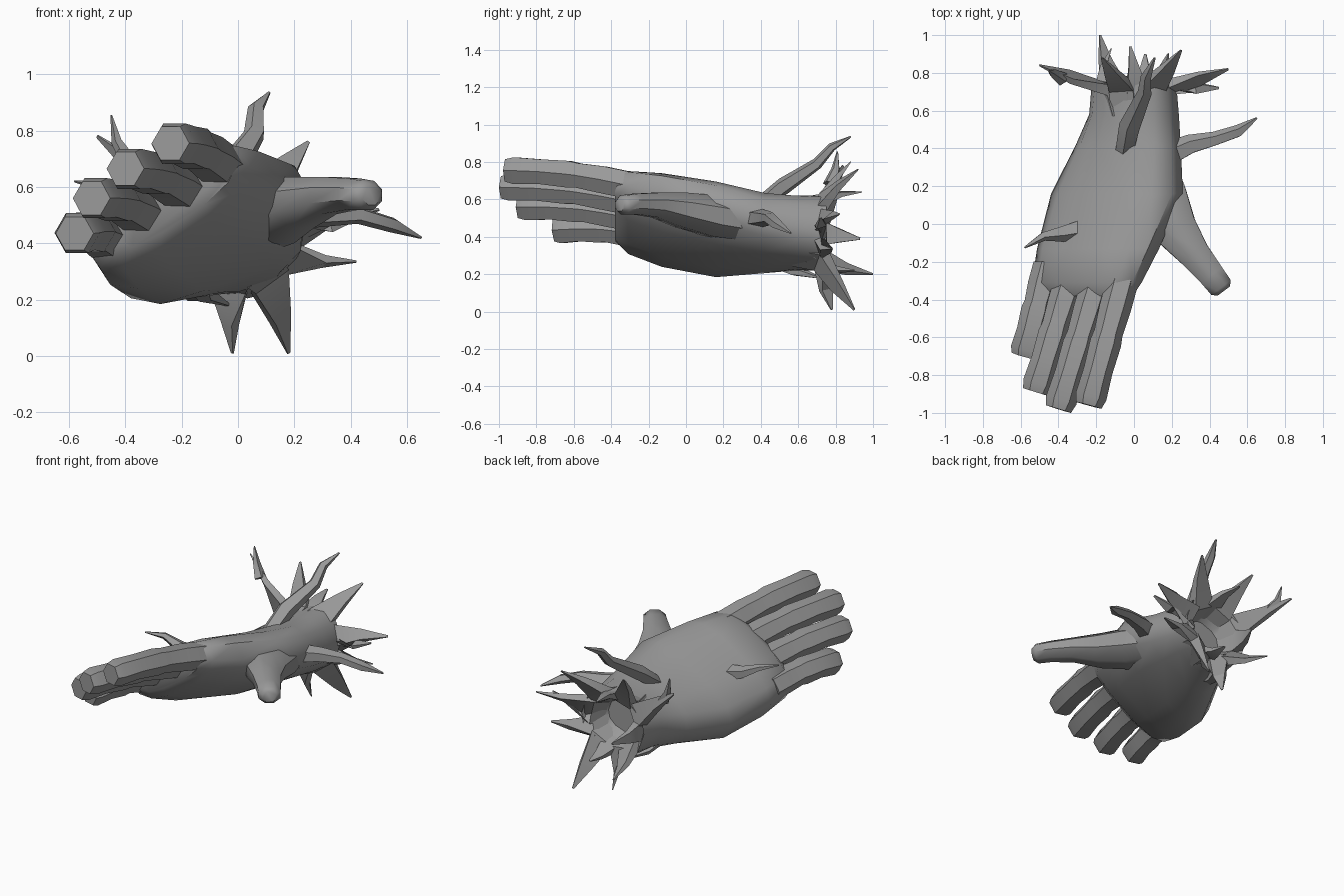
import bpy, bmesh, math
from mathutils import Vector

if "Cube" in bpy.data.objects:
    bpy.data.objects.remove(bpy.data.objects["Cube"], do_unlink=True)

skin = bpy.data.materials.new("grey_skin")
skin.use_nodes = True
GREY = (0.32, 0.32, 0.32, 1)
skin.diffuse_color = GREY
skin.node_tree.nodes["Principled BSDF"].inputs["Base Color"].default_value = GREY


def ring(center, u, v, hw, ht, sides, power=1.0):
    """Cross-section; a power below 1 makes it boxier."""
    pts = []
    for i in range(sides):
        a = 2 * math.pi * (i + 0.5) / sides
        c, s = math.cos(a), math.sin(a)
        pts.append(center + u * hw * math.copysign(abs(c) ** power, c)
                   + v * ht * math.copysign(abs(s) ** power, s))
    return pts


def loft(name, rings, angle=40):
    bm = bmesh.new()
    loops = [[bm.verts.new(p) for p in r] for r in rings]
    n = len(loops[0])
    for a, b in zip(loops, loops[1:]):
        for i in range(n):
            bm.faces.new((a[i], a[(i + 1) % n], b[(i + 1) % n], b[i]))
    bm.faces.new(loops[0])
    bm.faces.new(loops[-1])
    bmesh.ops.recalc_face_normals(bm, faces=bm.faces)
    mesh = bpy.data.meshes.new(name)
    bm.to_mesh(mesh)
    bm.free()
    mesh.materials.append(skin)
    obj = bpy.data.objects.new(name, mesh)
    bpy.context.collection.objects.link(obj)
    bpy.ops.object.select_all(action='DESELECT')
    obj.select_set(True)
    bpy.context.view_layer.objects.active = obj
    bpy.ops.object.shade_smooth_by_angle(angle=math.radians(angle))
    return obj


def tube(name, points, radii, up, sides=6, flat=1.0, angle=40):
    """Tapering limb along points; flat scales its thickness toward up."""
    pts = [Vector(p) for p in points]
    rings = []
    for i, p in enumerate(pts):
        t = (pts[min(i + 1, len(pts) - 1)] - pts[max(i - 1, 0)]).normalized()
        u = t.cross(Vector(up)).normalized()
        rings.append(ring(p, u, u.cross(t), radii[i], radii[i] * flat, sides))
    return loft(name, rings, angle)


# Palm and wrist: tilted sections (y, x, z, half width, half thickness, tilt)
sections = [
    (-0.38, -0.24, 0.55, 0.27, 0.08, 34),
    (-0.31, -0.25, 0.53, 0.33, 0.13, 34),
    (-0.13, -0.19, 0.49, 0.36, 0.16, 33),
    (0.16, -0.09, 0.44, 0.38, 0.17, 30),
    (0.42, -0.03, 0.42, 0.29, 0.17, 27),
    (0.58, 0.0, 0.42, 0.24, 0.18, 25),
    (0.75, 0.0, 0.42, 0.22, 0.19, 20),
    (0.62, 0.0, 0.42, 0.12, 0.1, 20),
]
rings = []
for y, x, z, hw, ht, tilt in sections:
    a = math.radians(tilt)
    rings.append(ring(Vector((x, y, z)), Vector((math.cos(a), 0, math.sin(a))),
                      Vector((-math.sin(a), 0, math.cos(a))), hw, ht, 12, 0.8))
loft("palm", rings, 50)

# Fingers: six-sided, blunt ends, slight swelling at the joints
fingers = {
    "index_finger": ((-0.06, -0.3, 0.675), (-0.24, -0.96, 0.755)),
    "middle_finger": ((-0.19, -0.3, 0.59), (-0.4, -0.98, 0.665)),
    "ring_finger": ((-0.33, -0.28, 0.50), (-0.52, -0.89, 0.56)),
    "little_finger": ((-0.45, -0.22, 0.405), (-0.58, -0.7, 0.435)),
}
for name, (base, tip) in fingers.items():
    b, t = Vector(base), Vector(tip)
    steps = [0, 0.22, 0.42, 0.5, 0.72, 0.93, 1]
    path = [b.lerp(t, s) + Vector((0, 0, 0.02 * math.sin(math.pi * s))) for s in steps]
    tube(name, path, [0.085, 0.085, 0.077, 0.084, 0.078, 0.084, 0.07],
         (-0.5, 0, 0.85), flat=0.97)

# Thumb
tube("thumb", [(0.05, 0.42, 0.46), (0.14, 0.15, 0.51), (0.22, -0.03, 0.545), (0.32, -0.16, 0.57),
               (0.41, -0.27, 0.575), (0.46, -0.335, 0.57), (0.475, -0.355, 0.57)],
     [0.13, 0.15, 0.125, 0.09, 0.075, 0.07, 0.045], (0, 0, 1), sides=8, flat=0.8, angle=50)

# Torn flaps around the wrist: base direction angle, tip, base half width
flaps = [
    (150, (-0.5, 0.84, 0.78), 0.11), (235, (-0.18, 1.0, 0.20), 0.10),
    (110, (-0.17, 0.88, 0.80), 0.10), (85, (-0.02, 0.94, 0.64), 0.08),
    (60, (0.25, 0.92, 0.76), 0.11), (20, (0.5, 0.82, 0.52), 0.10),
    (0, (0.45, 0.72, 0.50), 0.08), (-25, (0.42, 0.78, 0.335), 0.09),
    (-55, (0.18, 0.9, 0.01), 0.11), (-100, (-0.02, 0.78, 0.01), 0.10),
    (180, (-0.12, 0.93, 0.39), 0.10), (-75, (0.06, 0.9, 0.22), 0.08),
]
for i, (deg, tip, w) in enumerate(flaps):
    a = math.radians(deg)
    out = Vector((math.cos(a), 0, math.sin(a)))
    hub = Vector((0, 0.58, 0.42))
    base = hub + Vector((out.x * 0.14, 0, out.z * 0.13))
    rim = hub + Vector((out.x * 0.18, 0.14, out.z * 0.17))
    tip = Vector(tip)
    mid = rim.lerp(tip, 0.5) + out * 0.015
    tube(f"wrist_flap_{i + 1}", [base, rim, mid, tip], [w, w * 0.95, w * 0.5, 0.008],
         out + Vector((0, 0.1, 0)), sides=4, flat=0.45, angle=30)

# Long curling shreds and thorns
shreds = {
    "back_shred": ([(-0.05, 0.38, 0.56), (-0.02, 0.52, 0.67), (0.06, 0.7, 0.79),
                    (0.065, 0.78, 0.88), (0.11, 0.88, 0.935)], [0.05, 0.06, 0.04, 0.03, 0.006]),
    "side_shred": ([(0.17, 0.36, 0.5), (0.3, 0.42, 0.5), (0.43, 0.45, 0.50),
                    (0.55, 0.49, 0.465), (0.65, 0.56, 0.42)], [0.07, 0.055, 0.04, 0.035, 0.006]),
    "knuckle_thorn": ([(-0.28, -0.03, 0.53), (-0.38, -0.05, 0.55), (-0.48, -0.065, 0.60),
                       (-0.58, -0.125, 0.62)], [0.06, 0.045, 0.025, 0.005]),
    "flap_barb": ([(-0.38, 0.77, 0.68), (-0.43, 0.8, 0.76), (-0.45, 0.81, 0.855)],
                  [0.04, 0.025, 0.004]),
    "palm_thorn": ([(-0.15, 0.45, 0.28), (-0.12, 0.58, 0.22), (-0.03, 0.72, 0.18)],
                   [0.06, 0.04, 0.006]),
}
for name, (path, radii) in shreds.items():
    tube(name, path, radii, (0.2, 0.1, 1), sides=5, flat=0.8)
